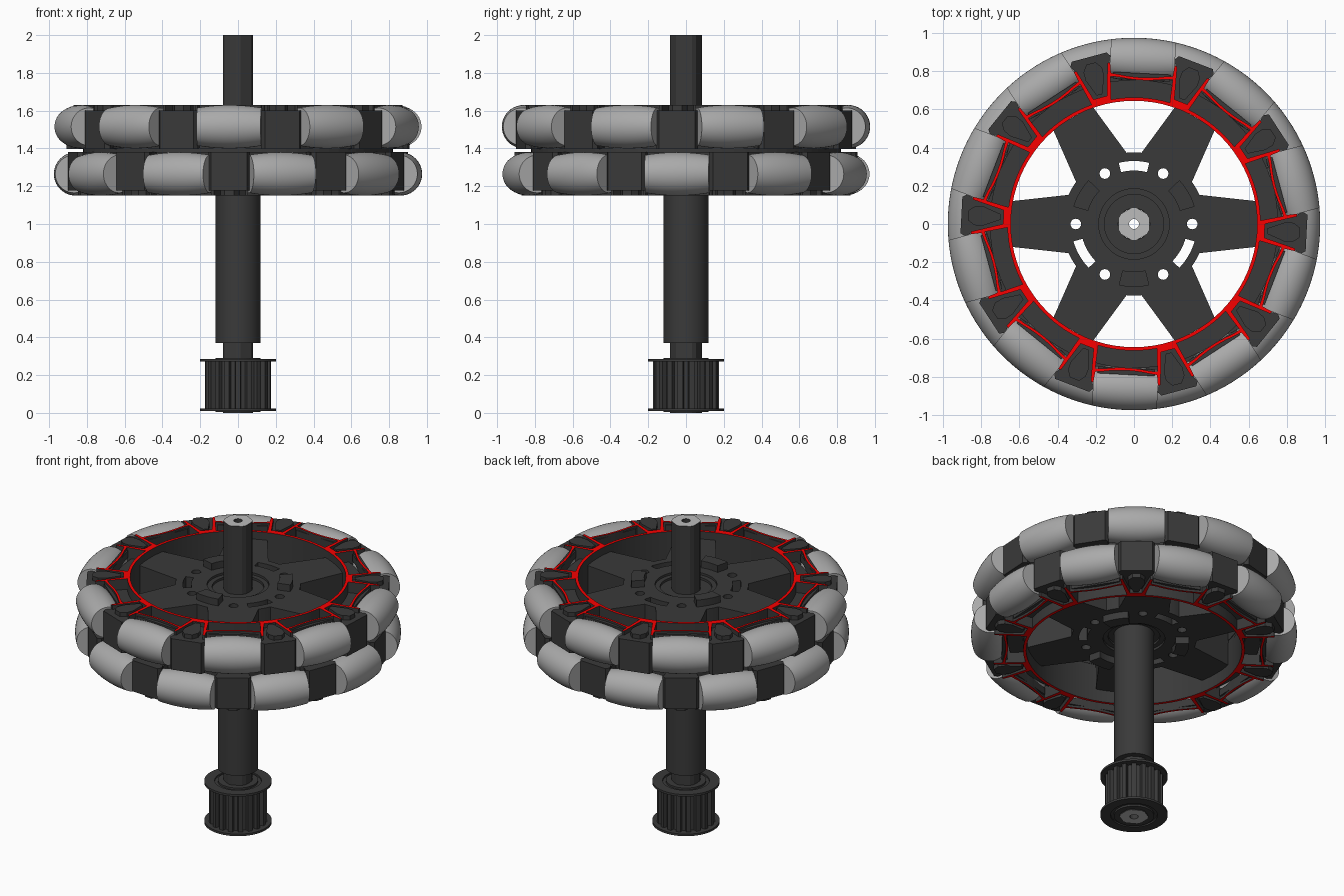
import bpy, bmesh
from math import sin, cos, radians, sqrt, pi
from mathutils import Matrix

if "Cube" in bpy.data.objects:
    bpy.data.objects.remove(bpy.data.objects["Cube"])

MID = 1.39           # plane between the two wheels
PITCH = 36           # ten rollers per wheel


def material(name, rgb):
    m = bpy.data.materials.new(name)
    m.diffuse_color = (*rgb, 1)
    m.use_nodes = True
    m.node_tree.nodes["Principled BSDF"].inputs["Base Color"].default_value = m.diffuse_color
    return m


dark = material("dark_plastic", (0.042, 0.042, 0.042))
red = material("red_trim", (0.95, 0.0, 0.0))
steel = material("cut_end", (0.5, 0.5, 0.5))
rubber = material("roller_grey", (0.4, 0.4, 0.4))


def polar(r, deg):
    return (r * cos(radians(deg)), r * sin(radians(deg)))


def circle(r, n=48, start=0, centre=(0, 0)):
    return [(centre[0] + x, centre[1] + y) for x, y in
            (polar(r, start + 360 * i / n) for i in range(n))]


def arc(r, a0, a1, n=8):
    return [polar(r, a0 + (a1 - a0) * i / n) for i in range(n + 1)]


def sector(r0, r1, a, half):
    return arc(r0, a - half, a + half) + arc(r1, a + half, a - half)


def turn(pts, deg):
    c, s = cos(radians(deg)), sin(radians(deg))
    return [(x * c - y * s, x * s + y * c) for x, y in pts]


def mirrored(half_outline):
    """Complete an outline that is symmetric about the radial line."""
    return [(x, -y) for x, y in half_outline] + half_outline[::-1]


def plate(name, loops, z0, z1, cap=None, sides=(1,)):
    """Flat outline (inner loops become holes) extruded from z0 to z1."""
    z0, z1 = min(z0, z1), max(z0, z1)
    cu = bpy.data.curves.new(name, 'CURVE')
    cu.dimensions, cu.fill_mode, cu.extrude = '2D', 'BOTH', (z1 - z0) / 2
    for pts in loops:
        sp = cu.splines.new('POLY')
        sp.points.add(len(pts) - 1)
        for p, (x, y) in zip(sp.points, pts):
            p.co = (x, y, 0, 1)
        sp.use_cyclic_u = True
    tmp = bpy.data.objects.new(name + "_outline", cu)
    bpy.context.collection.objects.link(tmp)
    bpy.context.view_layer.update()
    me = bpy.data.meshes.new_from_object(tmp.evaluated_get(bpy.context.evaluated_depsgraph_get()))
    bpy.data.objects.remove(tmp)
    bm = bmesh.new()
    bm.from_mesh(me)
    bmesh.ops.remove_doubles(bm, verts=bm.verts, dist=1e-5)
    bmesh.ops.recalc_face_normals(bm, faces=bm.faces)
    bm.to_mesh(me)
    bm.free()
    me.materials.clear()
    me.materials.append(dark)
    if cap:
        me.materials.append(cap)
    for p in me.polygons:
        p.use_smooth = False
        p.material_index = int(bool(cap) and any(p.normal.z * s > 0.9 for s in sides))
    ob = bpy.data.objects.new(name, me)
    ob.location.z = (z0 + z1) / 2
    bpy.context.collection.objects.link(ob)
    return ob


def lathe_mesh(name, profile, mat, n=40):
    """Revolve (radius, z) points about z, closed by flat ends."""
    bm = bmesh.new()
    rings = [[bm.verts.new((*polar(r, 360 * i / n), z)) for i in range(n)] for r, z in profile]
    for a, b in zip(rings, rings[1:]):
        for i in range(n):
            j = (i + 1) % n
            bm.faces.new((a[i], a[j], b[j], b[i])).smooth = True
    bm.faces.new(rings[0][::-1])
    bm.faces.new(rings[-1])
    for e in bm.edges:
        if e.calc_face_angle(0) > radians(30):
            e.smooth = False
    me = bpy.data.meshes.new(name)
    bm.to_mesh(me)
    bm.free()
    me.materials.append(mat)
    return me


# barrel roller whose outside follows the wheel circle
barrel = [(sqrt(0.975**2 - t * t) - 0.86, t) for t in [-0.17 + 0.34 * i / 12 for i in range(13)]]
roller_mesh = lathe_mesh("roller", barrel, rubber)


def wheel(label, s, phase, hub):
    rollers = [phase + PITCH * i for i in range(10)]
    z = lambda d: MID + s * d
    # rim frame: scalloped outside, V notch at each bracket, open pockets
    notch = mirrored([(0.795, 0.088), (0.85, 0.098), (0.85, 0.084), (0.685, 0.036)])[::1]
    half = 0.80 * sin(radians(11.5))
    sag = lambda d: [(0.768 - d + 0.019 * (t / 4)**2, half * t / 4) for t in range(-3, 4)]
    outer, pockets = [], []
    for a in rollers:
        outer += turn(sag(0), a) + turn(notch, a + PITCH / 2)
        pockets.append(turn(arc(0.663, 13.4, -13.4)
                            + [polar(0.783, -12.0)] + sag(0.014) + [polar(0.783, 12.0)], a))
    plate(label + "_rim_frame", [outer, circle(0.645, 80)] + pockets, z(0.01), z(0.24), red, (s,))
    plate(label + "_pocket_floor", [circle(0.755, 80), circle(0.655, 80)], z(0.012), z(0.17))
    # roller brackets with raised pointed knobs, and a shelf beside each roller
    wedge = mirrored([(0.675, 0.033), (0.83, 0.082), (0.88, 0.11), (0.905, 0.095)])
    knob = mirrored([(0.70, 0.015), (0.79, 0.05), (0.835, 0.05), (0.87, 0.025)])
    shelf = mirrored([(0.755, 0.15), (0.79, 0.15)])
    for i, a in enumerate(rollers):
        b = a + PITCH / 2
        plate(f"{label}_bracket_{i}", [turn(wedge, b)], z(0.008), z(0.212))
        plate(f"{label}_knob_{i}", [turn(knob, b)], z(0.2), z(0.24))
        plate(f"{label}_shelf_{i}", [turn(shelf, a)], z(0.18), z(0.225))
        ob = bpy.data.objects.new(f"{label}_roller_{i}", roller_mesh)
        ob.matrix_world = (Matrix.Translation((*polar(0.86, a), z(0.125)))
                           @ Matrix.Rotation(radians(a), 4, 'Z') @ Matrix.Rotation(pi / 2, 4, 'X'))
        bpy.context.collection.objects.link(ob)
    # half of the six-spoke web, with bolt holes, slots and a bearing recess
    star = []
    for k in range(6):
        star += ([polar(0.655, 60 * k - 10.5), polar(0.655, 60 * k + 10.5)]
                 + arc(0.375, 60 * k + 24, 60 * k + 36, 4))
    holes = [circle(0.185)]
    holes += [circle(0.028, 16, 0, polar(0.305, 60 * k)) for k in range(6)]
    holes += [sector(0.28, 0.33, 90 + 120 * k, 14) for k in range(3)]
    plate(label + "_spoke_web", [star] + holes, MID, z(hub))
    plate(label + "_bearing_outer", [circle(0.185), circle(0.155)], MID, z(hub - 0.015))
    plate(label + "_bearing_inner", [circle(0.155), circle(0.083)], MID, z(hub - 0.03))
    for i in range(3):
        plate(f"{label}_drive_tab_{i}", [sector(0.25, 0.33, 30 + 120 * i, 14)], z(0.12), z(hub + 0.045))


wheel("upper", 1, 87, 0.19)
wheel("lower", -1, 105, 0.16)
plate("rim_joint", [circle(0.82, 80), circle(0.648, 80)], MID - 0.012, MID + 0.012)

# hexagonal shaft with softened corners, bored through, with bare ends
hexagon = [polar(0.0865, 30 + 60 * k + d) for k in range(6) for d in (-8, 8)]
plate("hex_shaft", [hexagon, circle(0.026, 20)], 0, 2, steel, (1, -1))

# spacer tube
plate("spacer_tube", [circle(0.12), circle(0.083)], 0.37, MID - 0.12)

# toothed belt pulley with two flanges
teeth = []
for k in range(18):
    a = 20 * k
    teeth += [polar(0.15, a - 4), polar(0.15, a + 4), polar(0.175, a + 5.5),
              polar(0.175, a + 10), polar(0.175, a + 14.5)]
plate("pulley_teeth", [teeth, circle(0.082, 24)], 0.02, 0.275)
for label, z0, z1, h in (("lower", 0.01, 0.024, 0.005), ("upper", 0.271, 0.285, 0.29)):
    plate(label + "_pulley_flange", [circle(0.202), circle(0.14)], z0, z1)
    plate(label + "_pulley_collar", [circle(0.12), circle(0.082, 24)], h, (z0 + z1) / 2)

# smooth the round walls, keep every hard edge
bpy.ops.object.select_all(action='DESELECT')
for name in ("spacer_tube", "lower_pulley_flange", "upper_pulley_flange", "upper_rim_frame", "lower_rim_frame"):
    ob = bpy.data.objects[name]
    ob.select_set(True)
    bpy.context.view_layer.objects.active = ob
bpy.ops.object.shade_smooth_by_angle(angle=radians(20))
